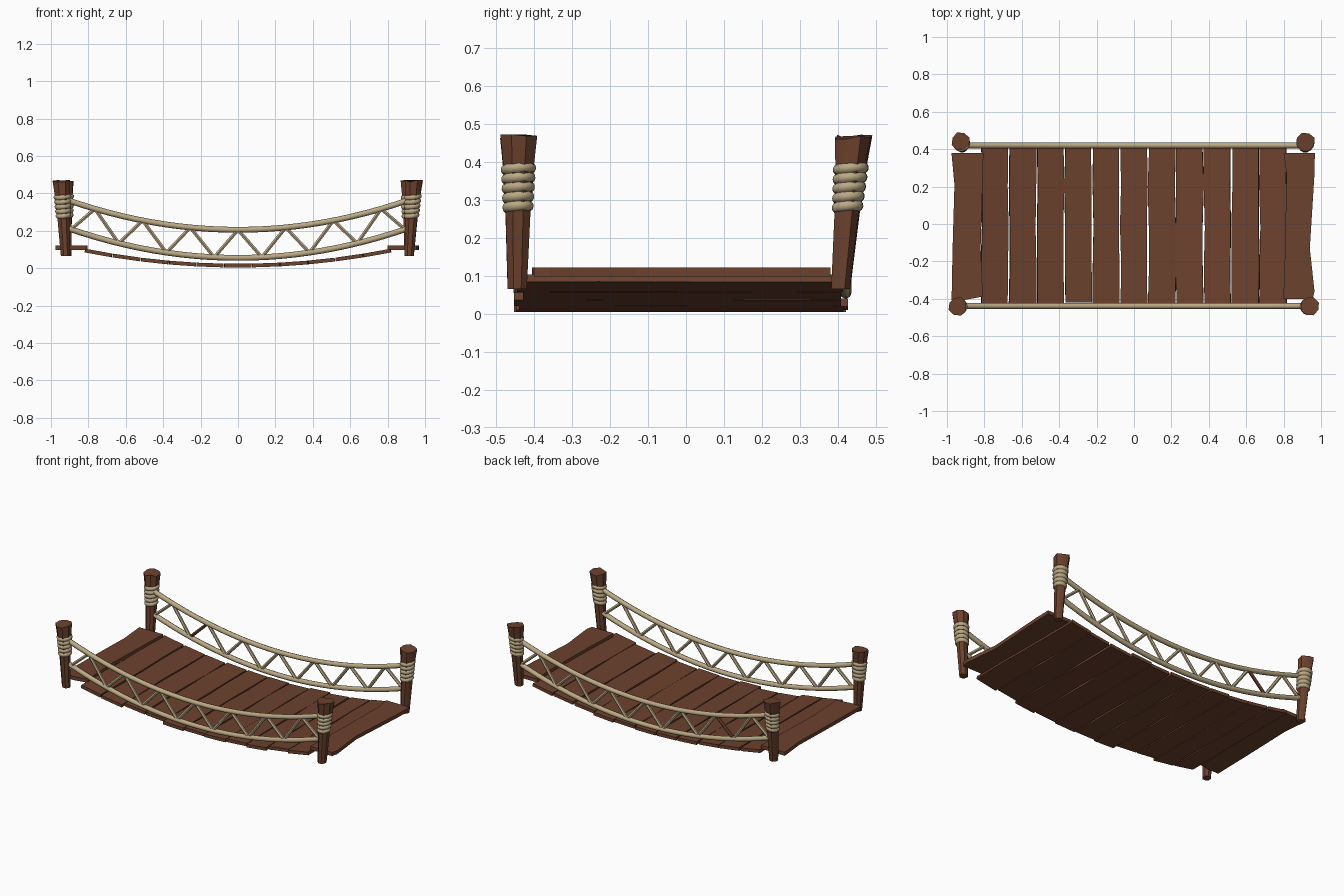
import bpy, bmesh, math, random
from mathutils import Vector

if "Cube" in bpy.data.objects:
    bpy.data.objects.remove(bpy.data.objects["Cube"])
random.seed(4)


def material(name, col):
    m = bpy.data.materials.new(name)
    m.diffuse_color = (*col, 1)
    m.use_nodes = True
    m.node_tree.nodes["Principled BSDF"].inputs["Base Color"].default_value = m.diffuse_color
    return m


WOOD = material("brown wood", (0.150, 0.054, 0.027))
ROPE = material("tan rope", (0.50, 0.40, 0.235))


def finish(bm, name, mat, smooth=None):
    bmesh.ops.recalc_face_normals(bm, faces=bm.faces)
    me = bpy.data.meshes.new(name)
    bm.to_mesh(me)
    bm.free()
    me.materials.append(mat)
    ob = bpy.data.objects.new(name, me)
    bpy.context.collection.objects.link(ob)
    if smooth:
        bpy.context.view_layer.objects.active = ob
        ob.select_set(True)
        bpy.ops.object.shade_smooth_by_angle(angle=math.radians(smooth))
        ob.select_set(False)
    return ob


def skin(rings, name, mat, smooth=None):
    """Bridge a list of closed rings of points and cap both ends."""
    bm = bmesh.new()
    loops = [[bm.verts.new(p) for p in r] for r in rings]
    n = len(loops[0])
    for a, b in zip(loops, loops[1:]):
        for i in range(n):
            j = (i + 1) % n
            bm.faces.new((a[i], a[j], b[j], b[i]))
    bm.faces.new(loops[0])
    bm.faces.new(loops[-1])
    return finish(bm, name, mat, smooth)


def tube(pts, r, name, mat, sides=8):
    """Rope lying in a plane of constant y."""
    rings = []
    for i, p in enumerate(pts):
        t = (pts[min(i + 1, len(pts) - 1)] - pts[max(i - 1, 0)]).normalized()
        u = Vector((0, 1, 0))
        v = t.cross(u)
        rings.append([p + r * (math.cos(a) * u + math.sin(a) * v)
                      for a in (2 * math.pi * k / sides for k in range(sides))])
    return skin(rings, name, mat, 50)


def sag(x, low):
    return low + 0.155 * (x / 0.9) ** 2


# sagging deck planks with slightly wobbly edges
def deck_z(x):
    return 0.014 + 0.077 * (x / 0.8) ** 2


PITCH = 0.149
for i in range(11):
    x = (i - 5) * PITCH
    slope = math.atan((deck_z(x + 0.07) - deck_z(x - 0.07)) / 0.14)
    y0 = -0.432 + random.uniform(-0.022, 0.015)
    y1 = 0.415 + random.uniform(-0.012, 0.012)
    rings = []
    for k in range(5):
        y = y0 + (y1 - y0) * k / 4
        a = -0.0715 + random.uniform(-0.004, 0.004)
        b = 0.0715 + random.uniform(-0.004, 0.004)
        ring = []
        for dx, dz in ((a, -0.01), (b, -0.01), (b, 0.01), (a, 0.01)):
            ring.append((x + dx * math.cos(slope) - dz * math.sin(slope), y,
                         deck_z(x) + dx * math.sin(slope) + dz * math.cos(slope)))
        rings.append(ring)
    skin(rings, f"deck_plank_{i + 1}", WOOD)

# flat landing boards: rows of (y, x left, x right)
LANDINGS = {
    "left_landing": [(-0.405, -0.976, -0.90), (-0.388, -0.975, -0.808), (-0.13, -0.97, -0.82),
                     (0.21, -0.96, -0.81), (0.38, -0.976, -0.805)],
    "right_landing": [(-0.40, 0.80, 0.955), (-0.36, 0.80, 0.965), (-0.13, 0.808, 0.94),
                      (0.27, 0.815, 0.965), (0.38, 0.80, 0.967)],
}
for name, rows in LANDINGS.items():
    skin([[(a, y, 0.098), (b, y, 0.098), (b, y, 0.121), (a, y, 0.121)]
          for y, a, b in rows], name, WOOD)

# posts: bottom centre and top centre, flaring upward
POSTS = {
    "front_left": ((-0.922, -0.444), (-0.943, -0.440)),
    "front_right": ((0.915, -0.444), (0.940, -0.440)),
    "back_left": ((-0.915, 0.407), (-0.926, 0.442)),
    "back_right": ((0.915, 0.407), (0.918, 0.440)),
}
for name, (bot, top) in POSTS.items():
    def centre(z):
        t = (z - 0.065) / 0.405
        return bot[0] + (top[0] - bot[0]) * t, bot[1] + (top[1] - bot[1]) * t

    sides = 8
    wob = [random.uniform(0.94, 1.06) for _ in range(sides)]
    rings = []
    for z, r in ((0.065, 0.026), (0.27, 0.034), (0.39, 0.042), (0.468, 0.050)):
        cx, cy = centre(z)
        ring = []
        for k in range(sides):
            a = 2 * math.pi * (k + 0.5) / sides
            dz = random.uniform(-0.009, 0.004) if z > 0.45 else 0
            ring.append((cx + r * wob[k] * math.cos(a), cy + r * wob[k] * math.sin(a), z + dz))
        rings.append(ring)
    skin(rings, name + "_post", WOOD, 35)

    # rope lashing: five bulging, slightly tilted coils
    rings = []
    coils, steps = 5, 6
    for s in range(coils * steps + 1):
        t = s / (coils * steps)
        z = 0.268 + 0.125 * t
        cx, cy = centre(z)
        r = 0.034 + 0.007 * t + 0.007 * abs(math.sin(math.pi * s / steps)) ** 0.7
        rings.append([(cx + r * math.cos(a), cy + r * math.sin(a),
                       z + 0.004 * math.sin(a + 1))
                      for a in (2 * math.pi * k / 14 for k in range(14))])
    skin(rings, name + "_lashing", ROPE, 60)

# handrails: two sagging ropes joined by a zigzag, one brown strut at the back
for side, y in (("front", -0.438), ("back", 0.420)):
    xs = [-0.91 + 1.82 * k / 24 for k in range(25)]
    for label, low in (("upper", 0.205), ("lower", 0.055)):
        tube([Vector((x, y, sag(x, low))) for x in xs], 0.0155, f"{side}_{label}_rope", ROPE)
    for k in range(14):
        pts = []
        for n in (k, k + 1):
            x = (n - 7) * 0.1275
            pts.append(Vector((x, y, sag(x, 0.205 if n % 2 else 0.055))))
        brown = side == "back" and k == 2
        tube(pts, 0.0105, f"{side}_strut_{k + 1}", WOOD if brown else ROPE, 6)
